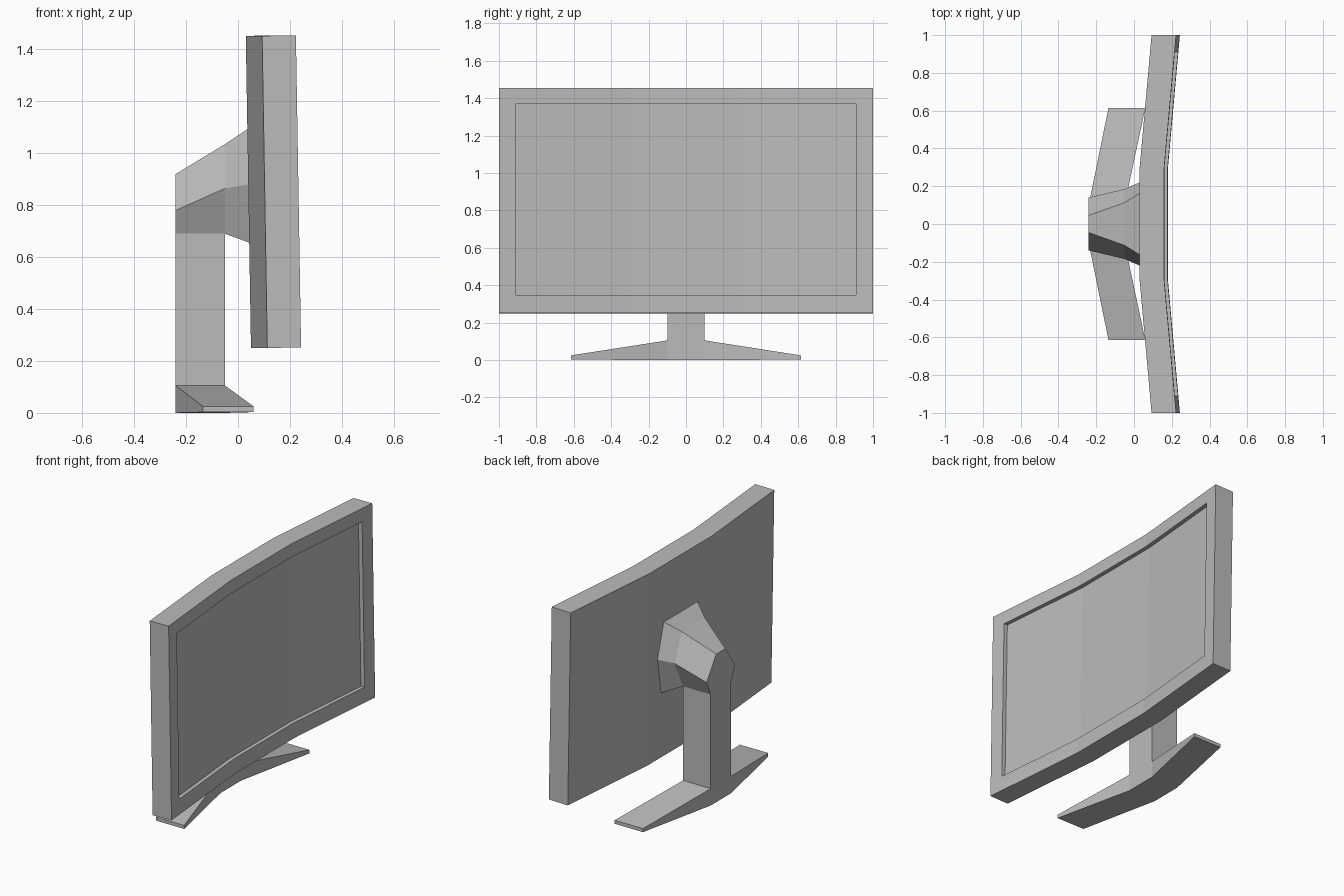
import bpy
import bmesh

cube = bpy.data.objects.get("Cube")
if cube:
    bpy.data.objects.remove(cube, do_unlink=True)

grey = bpy.data.materials.new("plain grey")
grey.use_nodes = True
grey.diffuse_color = (0.5, 0.5, 0.5, 1)
grey.node_tree.nodes["Principled BSDF"].inputs["Base Color"].default_value = (0.5, 0.5, 0.5, 1)


def loft(name, rings, capped=True):
    """Skin a row of closed rings into one flat-shaded object."""
    bm = bmesh.new()
    loops = [[bm.verts.new(p) for p in ring] for ring in rings]
    count = len(loops[0])
    for a, b in zip(loops, loops[1:]):
        for i in range(count):
            j = (i + 1) % count
            bm.faces.new((a[i], a[j], b[j], b[i]))
    if capped:
        bm.faces.new(loops[0])
        bm.faces.new(loops[-1])
    bmesh.ops.remove_doubles(bm, verts=bm.verts[:], dist=0.0005)
    bmesh.ops.dissolve_degenerate(bm, edges=bm.edges[:], dist=0.0005)
    bmesh.ops.recalc_face_normals(bm, faces=bm.faces[:])
    mesh = bpy.data.meshes.new(name)
    bm.to_mesh(mesh)
    bm.free()
    mesh.materials.append(grey)
    obj = bpy.data.objects.new(name, mesh)
    bpy.context.collection.objects.link(obj)
    return obj


# Curved, slightly tilted display with a recessed panel
BOTTOM, TOP, THICK, RECESS, TILT = 0.25, 1.452, 0.13, 0.025, 0.0166
LIP_LOW, LIP_HIGH, LIP_SIDE, BEND = 0.345, 1.37, 0.91, 0.3


def display_point(y, depth, z):
    curve = max(0, abs(y) - BEND) * 0.09
    return (0.03 + curve + depth + TILT * (TOP - z), y, z + TILT * depth)


def display_ring(y, recess):
    panel = THICK - recess
    outline = [(0, BOTTOM), (THICK, BOTTOM), (THICK, LIP_LOW), (panel, LIP_LOW),
               (panel, LIP_HIGH), (THICK, LIP_HIGH), (THICK, TOP), (0, TOP)]
    return [display_point(y, d, z) for d, z in outline]


half = [(1, 0), (LIP_SIDE, 0), (LIP_SIDE, RECESS), (BEND, RECESS)]
stations = half + [(-y, r) for y, r in reversed(half)]
loft("display", [display_ring(y, r) for y, r in stations])


# Swept base with two tapering legs
def base_ring(y, back, front, low, high):
    return [(back, y, low), (front, y, low), (front, y, high), (back, y, high)]


BACK, FRONT, HALF_WIDTH, FOOT, SHOULDER = -0.24, -0.05, 0.1, 0.105, 0.69
loft("base", [base_ring(-0.615, -0.135, 0.06, 0.003, 0.025),
              base_ring(-HALF_WIDTH, BACK, FRONT, 0, FOOT),
              base_ring(HALF_WIDTH, BACK, FRONT, 0, FOOT),
              base_ring(0.615, -0.135, 0.06, 0.003, 0.025)])

# Upright column
loft("column", [[(BACK, -HALF_WIDTH, z), (FRONT, -HALF_WIDTH, z),
                 (FRONT, HALF_WIDTH, z), (BACK, HALF_WIDTH, z)]
                for z in (FOOT, SHOULDER)], capped=False)


# Six-sided neck that widens towards the display
def neck_ring(points):
    return points + [(x, -y, z) for x, y, z in reversed(points)]


loft("neck", [
    neck_ring([(BACK, HALF_WIDTH, SHOULDER), (BACK, 0.14, 0.78), (BACK, 0.045, 0.92)]),
    neck_ring([(FRONT, HALF_WIDTH, SHOULDER), (FRONT, 0.185, 0.865), (FRONT, 0.113, 1.035)]),
    neck_ring([(0.045, 0.185, 0.655), (0.041, 0.225, 0.88), (0.037, 0.167, 1.093)]),
])
